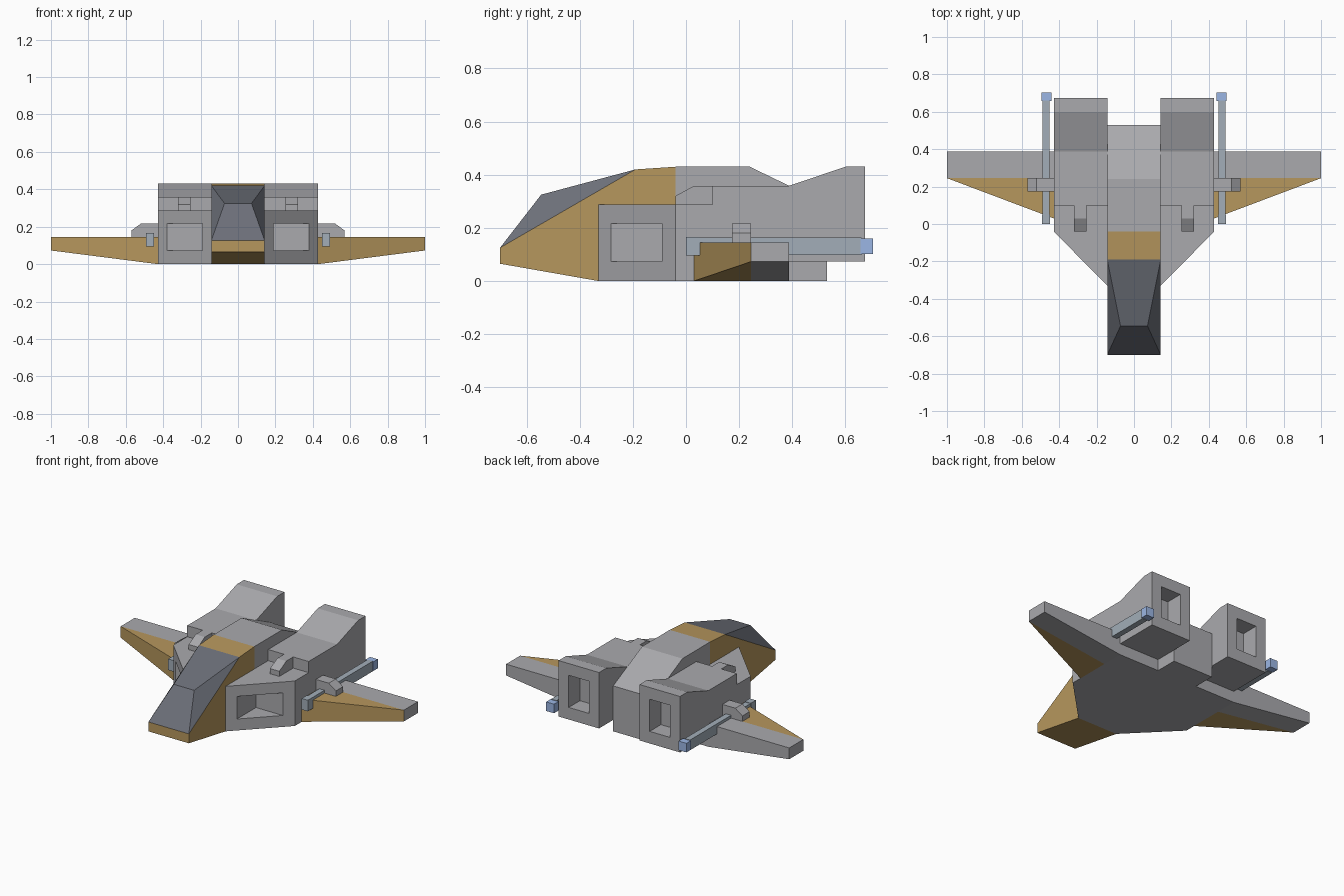
import bpy, bmesh

if "Cube" in bpy.data.objects:
    bpy.data.objects.remove(bpy.data.objects["Cube"])


def material(name, rgb):
    m = bpy.data.materials.new(name)
    m.diffuse_color = (*rgb, 1)
    m.use_nodes = True
    m.node_tree.nodes["Principled BSDF"].inputs["Base Color"].default_value = m.diffuse_color
    return m


GREY = material("hull_grey", (0.40, 0.40, 0.42))
TAN = material("tan_panel", (0.47, 0.31, 0.11))
GLASS = material("dark_canopy", (0.15, 0.16, 0.19))
STEEL = material("gun_steel", (0.36, 0.42, 0.48))
BLUE = material("blue_tip", (0.33, 0.47, 0.78))


def finish(name, bm, mats, paint=None, mirror=False):
    bmesh.ops.recalc_face_normals(bm, faces=bm.faces[:])
    bm.normal_update()
    if paint:
        for f in bm.faces:
            f.material_index = paint(f.calc_center_median(), f.normal)
    me = bpy.data.meshes.new(name)
    bm.to_mesh(me)
    bm.free()
    for m in mats:
        me.materials.append(m)
    ob = bpy.data.objects.new(name, me)
    bpy.context.collection.objects.link(ob)
    if mirror:
        add_mirror(ob)
    return ob


def add_mirror(ob):
    ob.modifiers.new("mirror", 'MIRROR').use_mirror_merge = False


def hull(name, pts, mats, cuts=(), paint=None, mirror=False):
    """Convex solid round the points, split at the given y positions."""
    bm = bmesh.new()
    for p in pts:
        bm.verts.new(p)
    bmesh.ops.convex_hull(bm, input=bm.verts[:])
    bmesh.ops.dissolve_limit(bm, angle_limit=0.01, verts=bm.verts[:], edges=bm.edges[:])
    for y in cuts:
        bmesh.ops.bisect_plane(bm, geom=bm.verts[:] + bm.edges[:] + bm.faces[:],
                               plane_co=(0, y, 0), plane_no=(0, 1, 0))
    return finish(name, bm, mats, paint, mirror)


def box(name, x, y, z, mats=(GREY,), mirror=False):
    return hull(name, [(a, b, c) for a in x for b in y for c in z], mats, mirror=mirror)


def extrude_x(profile, x0, x1):
    return [(x, y, z) for x in (x0, x1) for y, z in profile]


IN, OUT = 0.143, 0.429   # inner and outer faces of the engine nacelles

# Central fuselage with tapered nose and faceted canopy
side = [(-0.70, 0.065), (-0.70, 0.125), (-0.19, 0.42), (-0.04, 0.43),
        (0.24, 0.43), (0.53, 0.29), (0.53, 0), (-0.33, 0)]


def paint_fuselage(c, n):
    if c.y < -0.19 and n.z > 0.05:
        return 2
    return 1 if c.y < -0.04 and not (n.z < -0.9 and c.y > -0.33) else 0


hull("fuselage", extrude_x(side, -IN, IN) + [(s * 0.072, -0.545, 0.325) for s in (-1, 1)],
     (GREY, TAN, GLASS), cuts=(-0.04,), paint=paint_fuselage)

# Engine nacelle: side profile extruded, with the outer front edge swept back
nac = [(-0.33, 0), (-0.33, 0.287), (0.10, 0.287), (0.10, 0.358), (0.387, 0.358),
       (0.60, 0.43), (0.673, 0.43), (0.673, 0.073), (0.387, 0.073), (0.387, 0)]
bm = bmesh.new()
face = bm.faces.new([bm.verts.new((IN, y, z)) for y, z in nac])
ext = bmesh.ops.extrude_face_region(bm, geom=[face], use_keep_orig=True)
for v in ext["geom"]:
    if isinstance(v, bmesh.types.BMVert):
        v.co.x = OUT
        v.co.y = max(v.co.y, -0.04)
nacelle = finish("engine_nacelle", bm, (GREY,))

# Intake and exhaust openings
for name, x, y, z in (("intake_cutter", (0.19, 0.6), (-0.6, -0.09), (0.073, 0.217)),
                      ("exhaust_cutter", (0.215, 0.357), (0.56, 0.8), (0.15, 0.355))):
    cutter = box(name, x, y, z)
    cutter.hide_render = True
    cutter.hide_set(True)
    cut = nacelle.modifiers.new(name, 'BOOLEAN')
    cut.operation, cut.solver, cut.object = 'DIFFERENCE', 'EXACT', cutter
add_mirror(nacelle)

# Small sloped fairing in front of the raised nacelle top
hull("nacelle_fairing", extrude_x([(-0.04, 0.287), (-0.04, 0.32), (0.03, 0.358),
                                   (0.10, 0.358), (0.10, 0.287)], 0.255, 0.32),
     (GREY,), mirror=True)

# Wings with tan leading section
wing = [(OUT, 0.03, 0), (OUT, 0.387, 0), (1, 0.245, 0.073), (1, 0.387, 0.073)]
hull("wing", wing + [(x, y, 0.145) for x, y, _ in wing], (GREY, TAN), cuts=(0.245,),
     paint=lambda c, n: 1 if c.y < 0.244 else 0, mirror=True)

# Wing-root guns, blue tips and clamps
box("gun_front_block", (0.45, 0.493), (0, 0.05), (0.095, 0.166), (STEEL,), True)
box("gun_barrel", (0.453, 0.49), (0.05, 0.66), (0.098, 0.163), (STEEL,), True)
box("gun_tip", (0.44, 0.495), (0.657, 0.703), (0.102, 0.16), (BLUE,), True)
clamp = [(0.42, 0.145), (0.42, 0.216), (0.52, 0.216), (0.57, 0.18), (0.57, 0.145)]
hull("gun_clamp", [(x, y, z) for y in (0.173, 0.245) for x, z in clamp], (GREY,), mirror=True)
